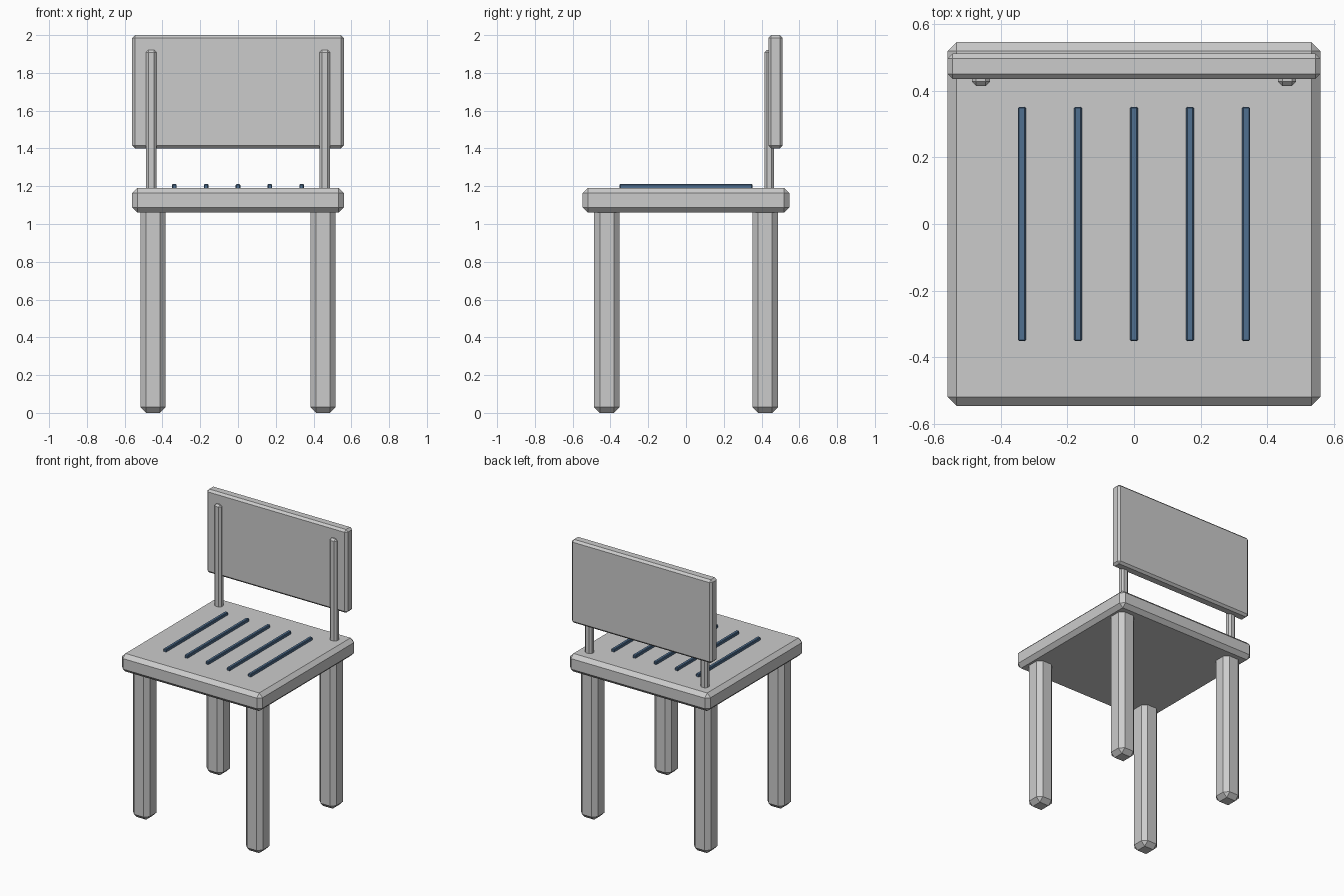
import bpy

if "Cube" in bpy.data.objects:
    bpy.data.objects.remove(bpy.data.objects["Cube"])


def box(name, x, y, z, bevel, material=None):
    """Chamfered box given its (min, max) extent on each axis."""
    bpy.ops.mesh.primitive_cube_add(size=1)
    obj = bpy.context.object
    obj.name = name
    for v in obj.data.vertices:
        for i, (lo, hi) in enumerate((x, y, z)):
            v.co[i] = lo if v.co[i] < 0 else hi
    mod = obj.modifiers.new("chamfer", 'BEVEL')
    mod.width = bevel
    mod.segments = 1
    if material:
        obj.data.materials.append(material)
    return obj


def centred(c, size):
    return (c - size / 2, c + size / 2)


blue = bpy.data.materials.new("slat_blue")
blue.diffuse_color = (0.08, 0.16, 0.28, 1)
blue.use_nodes = True
blue.node_tree.nodes["Principled BSDF"].inputs["Base Color"].default_value = blue.diffuse_color

# Seat
box("seat", (-0.56, 0.56), (-0.547, 0.547), (1.06, 1.19), 0.027)

# Legs, their chamfered tops sunk into the seat
for side, sx in (("left", -1), ("right", 1)):
    for end, sy in (("front", -1), ("back", 1)):
        box(f"{end}_{side}_leg", centred(0.45 * sx, 0.134),
            centred(0.419 * sy, 0.134), (0, 1.09), 0.03)

    # Backrest posts
    box(f"{side}_post", centred(0.46 * sx, 0.055), centred(0.44, 0.05),
        (1.15, 1.922), 0.013)

# Backrest panel
box("backrest", (-0.56, 0.56), (0.436, 0.512), (1.40, 2.0), 0.015)

# Seat slats
for i in range(5):
    box(f"seat_slat_{i + 1}", centred((i - 2) * 0.1685, 0.024),
        (-0.352, 0.352), (1.187, 1.211), 0.004, blue)
